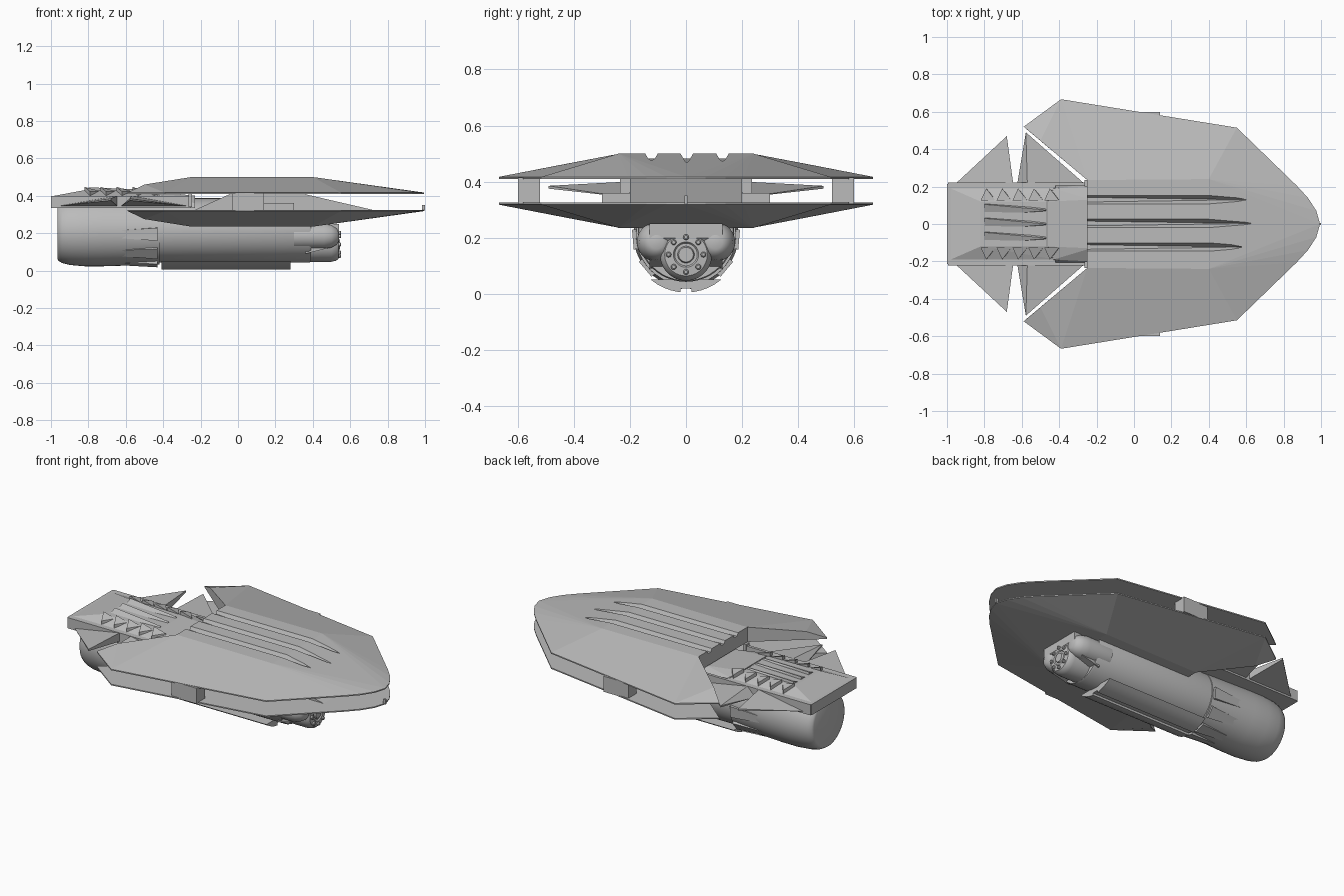
import bpy, bmesh, math
from mathutils import Matrix, Vector

cube = bpy.data.objects.get("Cube")
if cube:
    bpy.data.objects.remove(cube)

grey = bpy.data.materials.new("hull_grey")
grey.use_nodes = True
TONE = (0.5, 0.5, 0.5, 1)
grey.diffuse_color = TONE
grey.node_tree.nodes["Principled BSDF"].inputs["Base Color"].default_value = TONE


def finish(name, bm, smooth=False):
    bmesh.ops.remove_doubles(bm, verts=bm.verts, dist=0.0001)
    bmesh.ops.recalc_face_normals(bm, faces=bm.faces)
    me = bpy.data.meshes.new(name)
    bm.to_mesh(me)
    bm.free()
    me.materials.append(grey)
    ob = bpy.data.objects.new(name, me)
    bpy.context.collection.objects.link(ob)
    if smooth:
        bpy.ops.object.select_all(action='DESELECT')
        ob.select_set(True)
        bpy.context.view_layer.objects.active = ob
        bpy.ops.object.shade_smooth_by_angle(angle=math.radians(35))
    return ob


def hull_solid(name, points):
    bm = bmesh.new()
    for p in points:
        bm.verts.new(p)
    bmesh.ops.convex_hull(bm, input=bm.verts)
    loose = [v for v in bm.verts if not v.link_faces]
    bmesh.ops.delete(bm, geom=loose, context='VERTS')
    return finish(name, bm)


def box(name, x0, x1, y0, y1, z0, z1):
    return hull_solid(name, [(x, y, z) for x in (x0, x1) for y in (y0, y1) for z in (z0, z1)])


def side_prism(name, profile, y0, y1):
    return hull_solid(name, [(x, y, z) for x, z in profile for y in (y0, y1)])


def lathe(name, profile, z, y=0, steps=48):
    """Spin (x, radius) pairs around a lengthwise axis."""
    bm = bmesh.new()
    rings = [[bm.verts.new((x, y + r * math.cos(2 * math.pi * i / steps),
                            z + r * math.sin(2 * math.pi * i / steps))) for i in range(steps)]
             for x, r in profile]
    for a, b in zip(rings, rings[1:]):
        for i in range(steps):
            j = (i + 1) % steps
            bm.faces.new((a[i], a[j], b[j], b[i]))
    bm.faces.new(rings[0])
    bm.faces.new(rings[-1])
    return finish(name, bm, True)


# Faceted hull shells: a raised deck falling away to a sharp rim
RIM = [(-0.25, 0.235), (-0.59, 0.52), (-0.39, 0.667), (0.55, 0.515), (0.87, 0.205),
       (0.93, 0.14), (0.975, 0.07), (0.995, 0)]


def shell(name, flip):
    bm = bmesh.new()

    def vert(x, y, z):
        return bm.verts.new((x, y, 0.735 - z if flip else z))

    for s in (1, -1):
        rim = [vert(x, s * y, 0.417) for x, y in RIM]
        a, b, c = vert(-0.25, s * 0.235, 0.5), vert(-0.5, s * 0.445, 0.46), vert(0.4, s * 0.24, 0.5)
        mid_back, mid_front = vert(-0.25, 0, 0.5), vert(0.4, 0, 0.5)
        base_back = vert(-0.25, 0, 0.41)
        under = [vert(x, s * y, 0.41) for x, y in RIM]
        for f in ((a, b, rim[2]), (b, rim[1], rim[2]), (a, rim[2], rim[3], c),
                  (a, c, mid_front, mid_back), (a, b, rim[1], rim[0]),
                  (c, rim[-1], mid_front), (a, rim[0], under[0], base_back, mid_back)):
            bm.faces.new(f)
        for i in range(3, len(rim) - 1):
            bm.faces.new((c, rim[i], rim[i + 1]))
        for i in range(len(rim) - 1):
            bm.faces.new((rim[i], rim[i + 1], under[i + 1], under[i]))
        bm.faces.new([base_back] + under)
    return finish(name, bm)


upper = shell("upper_hull", False)
shell("lower_hull", True)

# Three long grooves with sloped walls along the upper deck
for n, (y, tip) in enumerate(((0.13, 0.6), (0.003, 0.63), (-0.123, 0.58))):
    pts = [(x, y + s * w, z) for x in (-0.3, tip - 0.12) for s in (1, -1)
           for w, z in ((0.013, 0.484), (0.026, 0.506))]
    pts += [(tip, y, z) for z in (0.462, 0.506)]
    cutter = hull_solid("groove_cutter_%d" % n, pts)
    cutter.hide_render = True
    cutter.hide_set(True)
    cut = upper.modifiers.new("groove", 'BOOLEAN')
    cut.object = cutter
    cut.solver = 'EXACT'

# Core between the shells
side_prism("core_block", [(-0.24, 0.32), (-0.03, 0.415), (0.33, 0.415), (0.33, 0.39), (0.74, 0.32)], -0.2, 0.2)
box("nose_stub", 0.985, 1.0, -0.006, 0.006, 0.32, 0.35)
for s, side in ((1, "left"), (-1, "right")):
    box(side + "_strut", -0.03, 0.14, s * 0.52, s * 0.598, 0.32, 0.415)
    box(side + "_inner_rib", -0.03, 0.3, s * 0.2, s * 0.3, 0.32, 0.36)
    # Swept rear fins
    hull_solid(side + "_rear_fin", [(-0.96, s * 0.21, 0.345), (-0.645, s * 0.21, 0.345),
               (-0.645, s * 0.21, 0.4), (-0.68, s * 0.47, 0.375), (-0.68, s * 0.47, 0.385)])
    hull_solid(side + "_front_fin", [(-0.625, s * 0.21, 0.345), (-0.27, s * 0.22, 0.345),
               (-0.57, s * 0.21, 0.4), (-0.578, s * 0.49, 0.375), (-0.578, s * 0.49, 0.385)])
    # Platform rail, bracket and louvres
    box(side + "_rail", -0.995, -0.25, s * 0.205, s * 0.222, 0.335, 0.4)
    box(side + "_bracket", -0.265, -0.245, s * 0.2, s * 0.235, 0.34, 0.41)
    for i in range(5):
        x = -0.82 + i * 0.085
        hull_solid("%s_louvre_%d" % (side, i), [
            (x, s * 0.125, 0.447), (x, s * 0.125, 0.4), (x + 0.03, s * 0.19, 0.4),
            (x + 0.03, s * 0.19, 0.422), (x + 0.085, s * 0.125, 0.4), (x + 0.08, s * 0.125, 0.425)])

# Rear platform with raised engine deck
box("platform", -1.0, -0.42, -0.215, 0.215, 0.335, 0.4)
hull_solid("platform_neck", [(x, s * y, z) for s in (1, -1) for x, y, z in
           ((-0.43, 0.215, 0.335), (-0.43, 0.19, 0.405), (-0.23, 0.215, 0.335),
            (-0.23, 0.2, 0.36), (-0.23, 0.13, 0.4), (-0.46, 0.12, 0.425))])
hull_solid("engine_deck", [(x, s * y, z) for s in (1, -1) for x, y, z in
           ((-0.98, 0.19, 0.4), (-0.42, 0.19, 0.4), (-0.82, 0.12, 0.43), (-0.47, 0.12, 0.425))])
for i, y in enumerate((-0.075, 0, 0.075)):
    hull_solid("deck_wedge_%d" % i, [(-0.8, y - 0.035, 0.42), (-0.8, y + 0.035, 0.42), (-0.47, y - 0.01, 0.42),
               (-0.47, y + 0.01, 0.42), (-0.8, y + 0.03, 0.445), (-0.47, y, 0.432)])

# Underslung engine: rounded tail, main barrel, keel
lathe("engine_tail", [(-0.966, 0.146), (-0.96, 0.158), (-0.94, 0.17), (-0.9, 0.18),
                      (-0.82, 0.187), (-0.72, 0.187), (-0.42, 0.178)], 0.21)
lathe("engine_barrel", [(-0.44, 0.172), (0.38, 0.172), (0.39, 0.168)], 0.215)
bm = bmesh.new()
arc = [math.radians(a) for a in range(-178, -1, 8)]
ring = [(math.cos(a) * 0.195, 0.2 + math.sin(a) * 0.195) for a in arc]
for x in (-0.41, 0.28):
    bm.faces.new([bm.verts.new((x, y, z)) for y, z in ring if z < 0.06])
front, back = list(bm.faces)
f, b = list(front.verts), list(back.verts)
for i in range(len(f)):
    j = (i + 1) % len(f)
    bm.faces.new((f[i], f[j], b[j], b[i]))
keel = finish("keel", bm, True)
slot = box("keel_slot_cutter", -0.5, 0.4, -0.02, 0.02, -0.02, 0.02)
slot.hide_render = True
slot.hide_set(True)
cut = keel.modifiers.new("slot", 'BOOLEAN')
cut.object = slot
cut.solver = 'EXACT'

# Tapered ribs around the tail
for i, deg in enumerate((-5, -40, -75, -105, -140, -175)):
    turn = Matrix.Rotation(math.radians(deg), 4, 'X')
    pts = [(-0.68, w, 0.0) for w in (-0.012, 0.012)]
    pts = [Vector((-0.68, 0.18, w * 0.6)) for w in (-0.03, 0.03)]
    pts += [Vector((-0.43, r, w)) for r in (0.16, 0.19) for w in (-0.035, 0.035)]
    hull_solid("tail_rib_%d" % i, [turn @ p + Vector((0, 0, 0.21)) for p in pts])

# Front housing and bolted nose cap
for s, side in ((1, "left"), (-1, "right")):
    lathe(side + "_cheek", [(0.3, 0.07), (0.46, 0.07), (0.5, 0.062), (0.53, 0.045), (0.54, 0.025)], 0.185, s * 0.105)
side_prism("nose_housing", [(0.36, 0.09), (0.36, 0.25), (0.54, 0.25), (0.54, 0.2), (0.48, 0.12)], -0.13, 0.13)
lathe("nose_cap", [(0.34, 0.093), (0.5, 0.093), (0.525, 0.087), (0.538, 0.076), (0.541, 0.045),
                   (0.535, 0.04), (0.535, 0.03), (0.545, 0.026), (0.545, 0.002)], 0.14)
for i in range(8):
    a = math.pi * i / 4
    lathe("nose_bolt_%d" % i, [(0.53, 0.01), (0.548, 0.01), (0.552, 0.006)],
          0.14 + 0.062 * math.sin(a), 0.062 * math.cos(a), 12)
